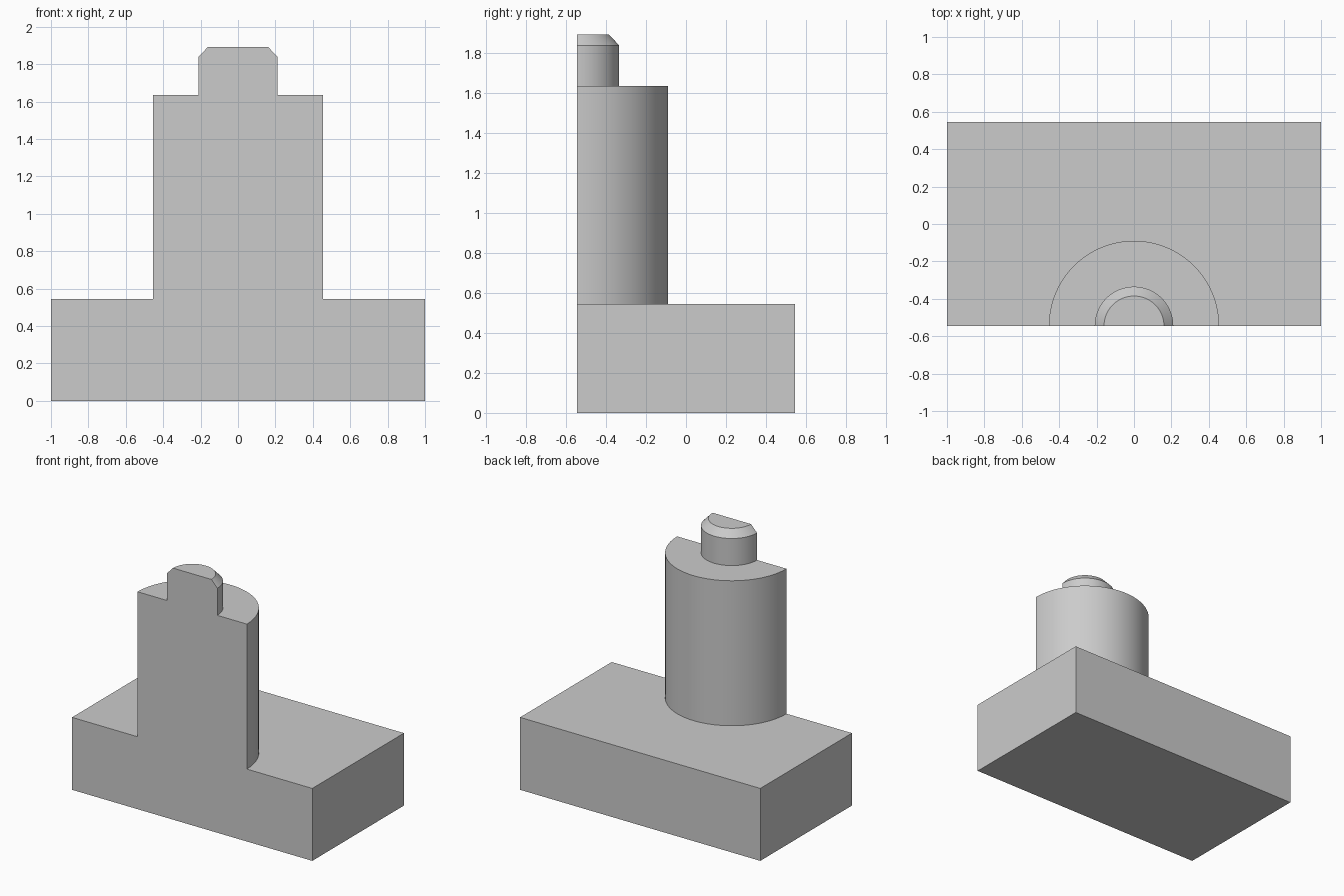
import bpy, bmesh, math

if "Cube" in bpy.data.objects:
    bpy.data.objects.remove(bpy.data.objects["Cube"], do_unlink=True)

HALF_DEPTH = 0.545
BASE_TOP = 0.545
SEGMENTS = 64

# Single plain grey
grey = bpy.data.materials.new("plain_grey")
grey.use_nodes = True
colour = (0.6, 0.6, 0.6, 1)
grey.diffuse_color = colour
grey.node_tree.nodes["Principled BSDF"].inputs["Base Color"].default_value = colour


def finish(name, bm):
    bmesh.ops.recalc_face_normals(bm, faces=bm.faces[:])
    mesh = bpy.data.meshes.new(name)
    bm.to_mesh(mesh)
    bm.free()
    mesh.materials.append(grey)
    obj = bpy.data.objects.new(name, mesh)
    bpy.context.collection.objects.link(obj)
    return obj


# Rectangular base block
bm = bmesh.new()
bmesh.ops.create_cube(bm, size=1)
for v in bm.verts:
    v.co.x *= 2
    v.co.y *= 2 * HALF_DEPTH
    v.co.z = (v.co.z + 0.5) * BASE_TOP
finish("base_block", bm)

# Half-round stepped post: column, shoulder, pin and chamfered tip
profile = [(0.455, BASE_TOP), (0.455, 1.636), (0.21, 1.636),
           (0.21, 1.84), (0.16, 1.893)]
bm = bmesh.new()
rings = []
for radius, z in profile:
    angles = [math.pi * i / SEGMENTS for i in range(SEGMENTS + 1)]
    rings.append([bm.verts.new((radius * math.cos(a),
                                radius * math.sin(a) - HALF_DEPTH, z))
                  for a in angles])
for low, high in zip(rings, rings[1:]):
    for i in range(SEGMENTS):
        bm.faces.new((low[i], low[i + 1], high[i + 1], high[i]))

# Flat underside, tip and cut front of the post
bm.faces.new(rings[0])
bm.faces.new(rings[-1])
bm.faces.new([r[0] for r in rings] + [r[-1] for r in reversed(rings)])
post = finish("stepped_half_post", bm)

bpy.ops.object.select_all(action="DESELECT")
post.select_set(True)
bpy.context.view_layer.objects.active = post
bpy.ops.object.shade_smooth_by_angle(angle=math.radians(30))
